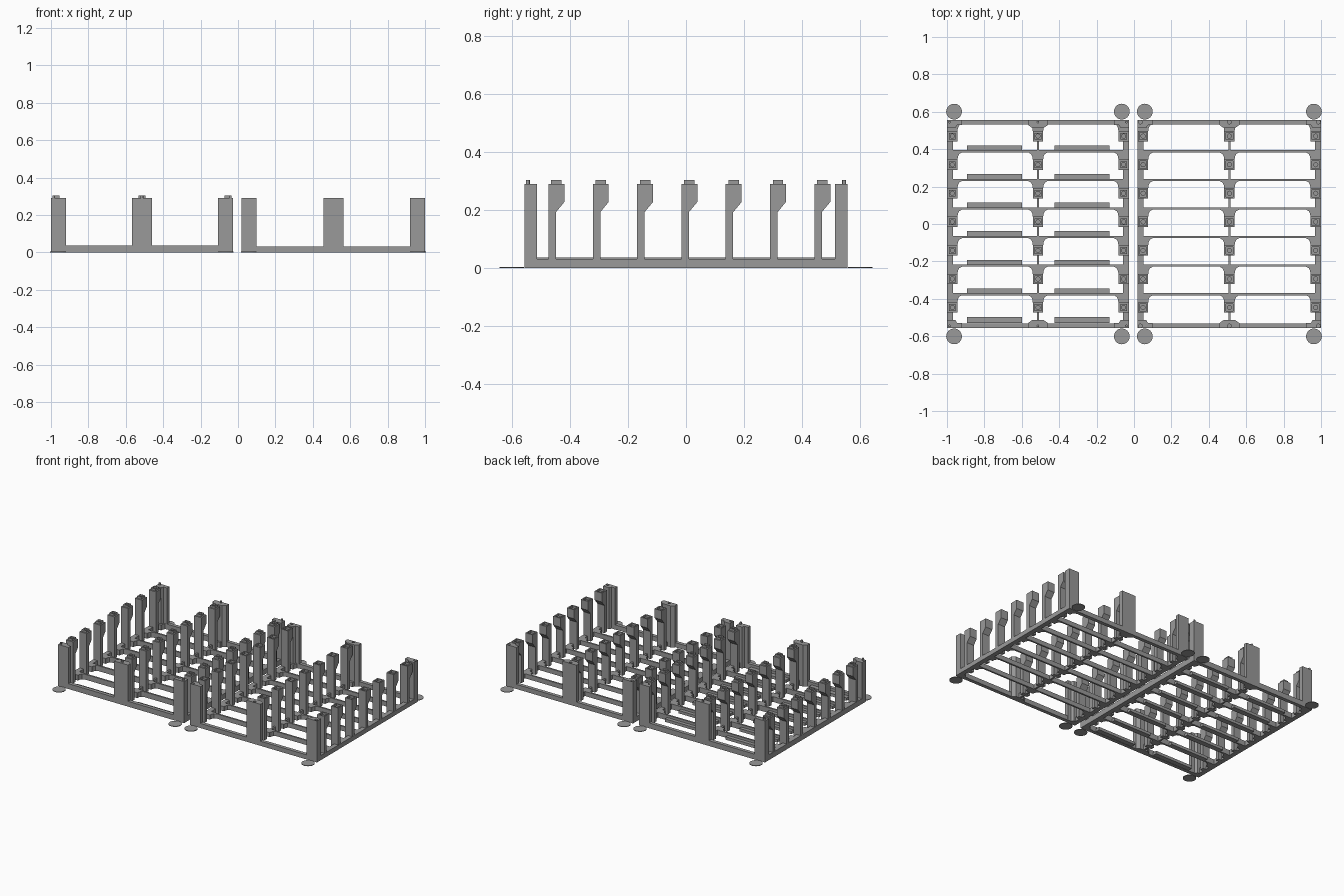
import bpy
import bmesh
from mathutils import Matrix, Vector

if "Cube" in bpy.data.objects:
    bpy.data.objects.remove(bpy.data.objects["Cube"], do_unlink=True)

grey = bpy.data.materials.new("plain grey")
grey.use_nodes = True
COLOUR = (0.32, 0.32, 0.32, 1)
grey.diffuse_color = COLOUR
grey.node_tree.nodes["Principled BSDF"].inputs["Base Color"].default_value = COLOUR

TOP = 0.29            # column and post height
PITCH = 0.1527        # spacing of the rows
FIRST = -0.474        # front face of the first post
BAR = 0.093           # crossbar offset behind a post
ROWS = 7


def finish(name, bm):
    bmesh.ops.recalc_face_normals(bm, faces=bm.faces)
    mesh = bpy.data.meshes.new(name)
    bm.to_mesh(mesh)
    bm.free()
    mesh.materials.append(grey)
    ob = bpy.data.objects.new(name, mesh)
    bpy.context.collection.objects.link(ob)
    return ob


def prism(name, points, direction):
    """Closed outline pushed along a direction."""
    bm = bmesh.new()
    face = bm.faces.new([bm.verts.new(p) for p in points])
    ext = bmesh.ops.extrude_face_region(bm, geom=[face])
    moved = [g for g in ext["geom"] if isinstance(g, bmesh.types.BMVert)]
    bmesh.ops.translate(bm, verts=moved, vec=Vector(direction))
    return finish(name, bm)


def plan(name, outline, z0, z1):
    return prism(name, [(x, y, z0) for x, y in outline], (0, 0, z1 - z0))


def box(name, x0, x1, y0, y1, z0, z1):
    return plan(name, [(x0, y0), (x1, y0), (x1, y1), (x0, y1)], z0, z1)


def cylinder(name, x, y, r, z0, z1, sides=24):
    bm = bmesh.new()
    bmesh.ops.create_cone(bm, cap_ends=True, segments=sides, radius1=r, radius2=r,
                          depth=z1 - z0, matrix=Matrix.Translation((x, y, (z0 + z1) / 2)))
    return finish(name, bm)


def cut(ob, cutter):
    """Subtract the cutter, then throw it away."""
    mod = ob.modifiers.new("cut", "BOOLEAN")
    mod.operation, mod.solver, mod.object = "DIFFERENCE", "EXACT", cutter
    bpy.context.view_layer.objects.active = ob
    bpy.ops.object.modifier_apply(modifier=mod.name)
    bpy.data.objects.remove(cutter, do_unlink=True)


def rows(ob, count=ROWS):
    mod = ob.modifiers.new("rows", "ARRAY")
    mod.count = count
    mod.use_relative_offset = False
    mod.use_constant_offset = True
    mod.constant_offset_displace = (0, PITCH, 0)


def post(name, x, pegged):
    """Slim post with an overhanging head, ending in a collar or a socket."""
    w, mid = 0.0275, FIRST + 0.0275
    profile = [(0, 0), (0.026, 0), (0.026, 0.193), (0.055, 0.228), (0.055, TOP), (0, TOP)]
    ob = prism(name, [(x - w, FIRST + y, z) for y, z in profile], (2 * w, 0, 0))
    cut(ob, cylinder("cutter", x, mid, 0.011, 0.24, 0.4, 16))
    if pegged:
        collar = box(name + "_collar", x - 0.018, x + 0.018, mid - 0.018, mid + 0.018, TOP, 0.304)
        cut(collar, cylinder("cutter", x, mid, 0.011, 0.2, 0.4, 16))
        rows(collar)
    else:
        cut(ob, box("cutter", x - 0.019, x + 0.019, mid - 0.019, mid + 0.019, TOP - 0.015, 0.4))
    rows(ob)


def column(name, outline, x, pin, pegged, end):
    """Tall end column with a pin or a pin hole on top."""
    ob = plan(name, outline, 0, TOP)
    if pegged:
        cylinder(name + "_pin", x, pin, 0.007, TOP, 0.304, 16)
    else:
        cut(ob, cylinder("cutter", x, pin, 0.01, TOP - 0.02, 0.4, 16))


def frame(side, x0, x1, h, pegged):
    mid = (x0 + x1) / 2
    inner = (x0 + 0.032, x1 - 0.032)

    # Outer rails and the thin centre rib
    box(side + "_rail_right", x0, inner[0], -0.55, 0.55, 0, h)
    box(side + "_rail_left", inner[1], x1, -0.55, 0.55, 0, h)
    for end, s in (("front", -1), ("back", 1)):
        label = side + "_" + end
        ys = sorted((s * 0.557, s * 0.532))
        box(label + "_rail", x0, x1, ys[0], ys[1], 0, h)
        edge, step, deep = s * 0.557, s * 0.53, s * 0.513

        # Corner columns, stepped towards the side rails
        for tag, x, d in (("right", x0, 1), ("left", x1, -1)):
            outline = [(x, edge), (x + d * 0.08, edge), (x + d * 0.08, step),
                       (x + d * 0.055, step), (x + d * 0.045, deep), (x, deep)]
            column(label + "_column_" + tag, outline, x + d * 0.014, s * 0.545, pegged, s)
            # Round foot pads
            cylinder(label + "_pad_" + tag, x + d * 0.038, s * 0.601, 0.042, 0, 0.004, 32)

        # Centre column, tapered inwards
        outline = [(mid - 0.054, edge), (mid + 0.054, edge), (mid + 0.054, step),
                   (mid + 0.03, deep), (mid - 0.03, deep), (mid - 0.054, step)]
        column(label + "_column_centre", outline, mid, s * 0.545, pegged, s)

    # Posts, each with a flared gusset running back to its crossbar
    for tag, x in (("right", x0 + 0.0285), ("centre", mid), ("left", x1 - 0.0285)):
        post(side + "_post_" + tag, x, pegged)
        y0, y1 = FIRST, FIRST + BAR
        flare = [(0.028, y0 + 0.055), (0.03, y1 - 0.022), (0.037, y1 - 0.008), (0.052, y1)]
        outline = flare + [(-a, b) for a, b in reversed(flare)]
        outline = [(min(max(x + a, x0), x1), b) for a, b in outline]
        rows(plan(side + "_gusset_" + tag, outline, 0, h))
    rows(box(side + "_centre_rib", mid - 0.006, mid + 0.006, FIRST - 0.06, FIRST + 0.06, 0, h))

    # Thin crossbars
    y = FIRST + BAR
    rows(box(side + "_crossbar", x0 + 0.01, x1 - 0.01, y, y + 0.012, 0, h), ROWS - 1)

    # Ledge plates behind the front rail and each crossbar
    if pegged:
        y -= PITCH
        for tag, a, b in (("right", x0 + 0.107, mid - 0.086), ("left", mid + 0.088, x1 - 0.103)):
            rows(box(side + "_ledge_" + tag, a, b, y + 0.004, y + 0.037, 0, 0.02))


frame("right_frame", -1.0, -0.027, 0.037, True)
frame("left_frame", 0.02, 1.0, 0.032, False)
